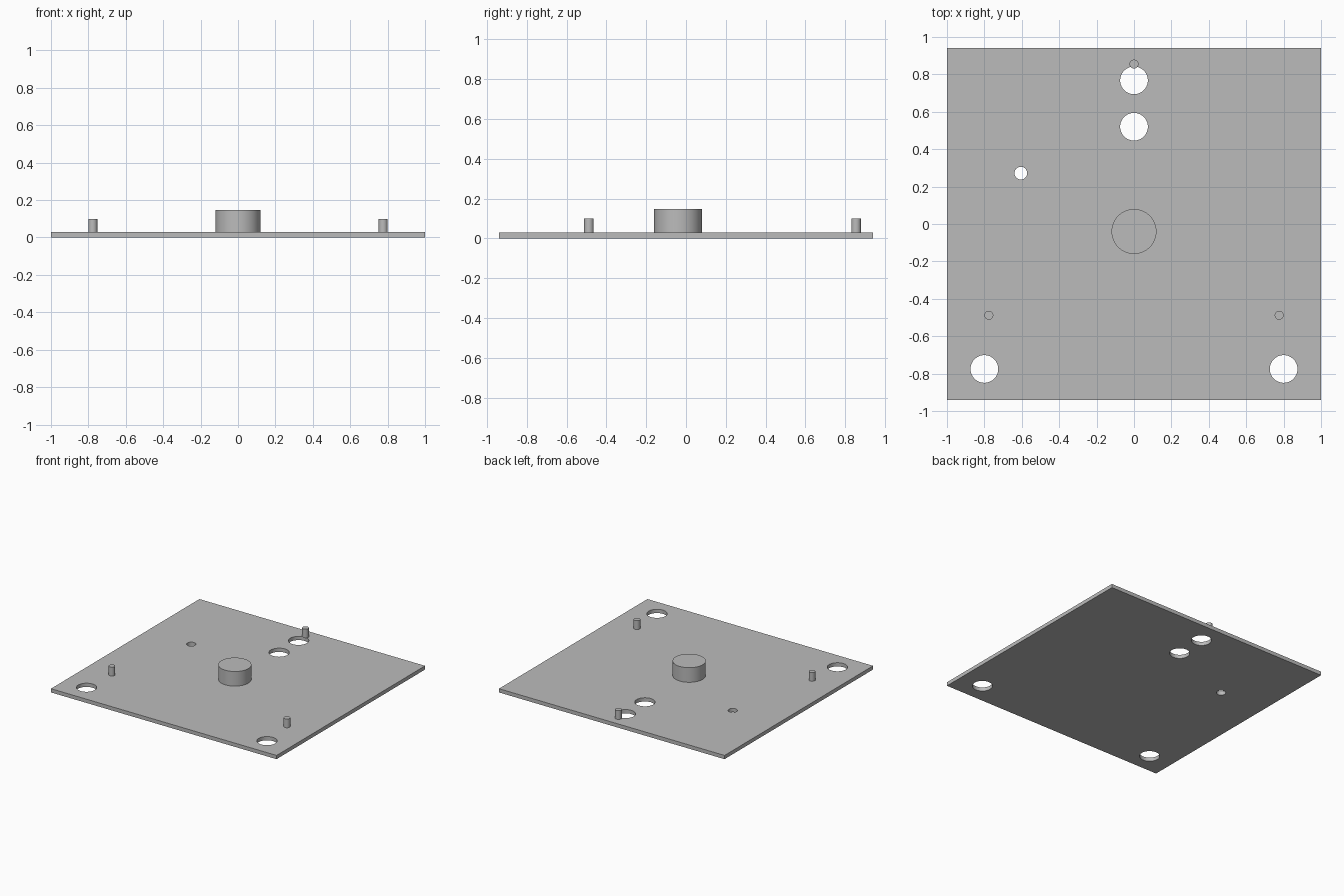
import bpy
import math

cube = bpy.data.objects.get("Cube")
if cube:
    bpy.data.objects.remove(cube, do_unlink=True)

THICK = 0.03

grey = bpy.data.materials.new("plain grey")
grey.use_nodes = True
COLOUR = (0.5, 0.5, 0.5, 1)
grey.diffuse_color = COLOUR
grey.node_tree.nodes["Principled BSDF"].inputs["Base Color"].default_value = COLOUR


def cylinder(name, x, y, radius, bottom, top):
    bpy.ops.mesh.primitive_cylinder_add(
        vertices=64, radius=radius, depth=top - bottom,
        location=(x, y, (bottom + top) / 2))
    obj = bpy.context.object
    obj.name = name
    obj.data.materials.append(grey)
    bpy.ops.object.shade_smooth_by_angle(angle=math.radians(30))
    return obj


# Flat base plate
bpy.ops.mesh.primitive_cube_add(size=1, location=(0, 0, THICK / 2))
plate = bpy.context.object
plate.name = "base_plate"
plate.scale = (2, 1.88, THICK)
bpy.ops.object.transform_apply(location=True, rotation=False, scale=True)
plate.data.materials.append(grey)

# Through holes: large ones at the front corners and back, a small one at the side
holes = [(-0.8, -0.775, 0.074), (0.8, -0.775, 0.074), (0, 0.52, 0.074),
         (0, 0.768, 0.074), (-0.605, 0.272, 0.034)]
for x, y, radius in holes:
    cutter = cylinder("hole_cutter", x, y, radius, -0.1, 0.1)
    cutter.hide_render = True
    cutter.hide_viewport = True
    cut = plate.modifiers.new("hole", "BOOLEAN")
    cut.operation = "DIFFERENCE"
    cut.solver = "EXACT"
    cut.object = cutter

# Apply the cuts and clear away the cutters
bpy.context.view_layer.objects.active = plate
plate.select_set(True)
for cut in list(plate.modifiers):
    cutter = cut.object
    bpy.ops.object.modifier_apply(modifier=cut.name)
    bpy.data.objects.remove(cutter, do_unlink=True)
bpy.ops.object.shade_smooth_by_angle(angle=math.radians(30))

# Central boss
cylinder("central_boss", 0, -0.04, 0.12, THICK, 0.147)

# Locating pins
cylinder("back_pin", 0, 0.855, 0.024, THICK, 0.1)
for side, x in (("left", 0.776), ("right", -0.776)):
    cylinder(side + "_pin", x, -0.488, 0.024, THICK, 0.1)
